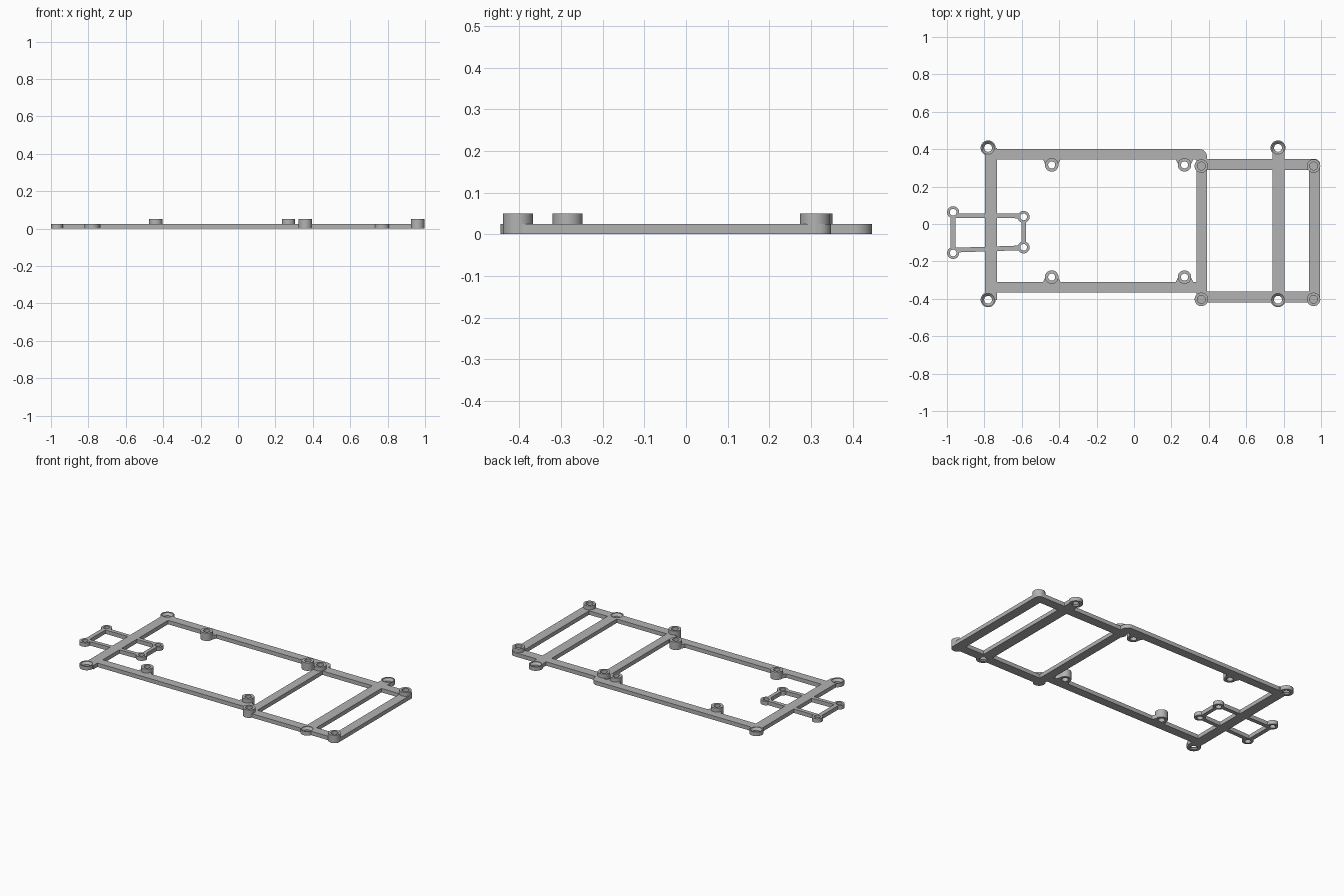
import bpy, bmesh
from math import cos, sin, pi
from mathutils import Vector

old = bpy.data.objects.get("Cube")
if old:
    bpy.data.objects.remove(old, do_unlink=True)

PLATE, POST = 0.025, 0.05   # frame thickness and standoff height

grey = bpy.data.materials.new("plain_grey")
grey.use_nodes = True
colour = (0.45, 0.45, 0.45, 1)
grey.diffuse_color = colour
grey.node_tree.nodes["Principled BSDF"].inputs["Base Color"].default_value = colour

parts = []


def add_object(name, bm):
    bmesh.ops.recalc_face_normals(bm, faces=bm.faces[:])
    mesh = bpy.data.meshes.new(name)
    bm.to_mesh(mesh)
    bm.free()
    obj = bpy.data.objects.new(name, mesh)
    bpy.context.collection.objects.link(obj)
    mesh.materials.append(grey)
    return obj


def prism(name, outline, height=PLATE):
    bm = bmesh.new()
    face = bm.faces.new([bm.verts.new((x, y, 0)) for x, y in outline])
    top = bmesh.ops.extrude_face_region(bm, geom=[face])
    verts = [v for v in top["geom"] if isinstance(v, bmesh.types.BMVert)]
    bmesh.ops.translate(bm, verts=verts, vec=(0, 0, height))
    parts.append(add_object(name, bm))


def circle(x, y, r, n=40):
    return [(x + r * cos(2 * pi * i / n), y + r * sin(2 * pi * i / n)) for i in range(n)]


def bar(name, x0, x1, y0, y1, rounded=(), r=0.04):
    """Rectangular bar; corners listed in rounded (0 = front left, anticlockwise) get an arc."""
    outline = []
    for k, (x, y, sx, sy) in enumerate([(x0, y0, 1, 1), (x1, y0, -1, 1),
                                        (x1, y1, -1, -1), (x0, y1, 1, -1)]):
        if k in rounded:
            for i in range(9):
                a = pi + k * pi / 2 + i * pi / 16
                outline.append((x + sx * r + r * cos(a), y + sy * r + r * sin(a)))
        else:
            outline.append((x, y))
    prism(name, outline)


def strut(name, a, b, width):
    a, b = Vector(a), Vector(b)
    side = (b - a).orthogonal().normalized() * width / 2
    prism(name, [a + side, a - side, b - side, b + side])


def revolve(bm, x, y, profile, n=40):
    """Closed solid of revolution from (radius, z) rows, capped at both ends."""
    rings = [[bm.verts.new((px, py, z)) for px, py in circle(x, y, r, n)] for r, z in profile]
    for lo, hi in zip(rings, rings[1:]):
        for i in range(n):
            j = (i + 1) % n
            bm.faces.new((lo[i], lo[j], hi[j], hi[i]))
    bm.faces.new(rings[0][::-1])
    bm.faces.new(rings[-1])


# Main frame
bar("main_left_bar", -0.797, -0.733, -0.405, 0.405)
bar("main_back_bar", -0.78, 0.39, 0.345, 0.40, rounded=(2,))
bar("main_front_bar", -0.78, 0.36, -0.365, -0.31)
bar("shared_cross_bar", 0.335, 0.39, -0.405, 0.36)

# Side frame
bar("side_back_bar", 0.36, 0.995, 0.29, 0.348, rounded=(2,), r=0.03)
bar("side_front_bar", 0.345, 0.995, -0.42, -0.362, rounded=(1,), r=0.03)
bar("side_middle_bar", 0.74, 0.805, -0.405, 0.405)
bar("side_outer_bar", 0.935, 0.995, -0.405, 0.31)

holes = bmesh.new()

# Countersunk mounting eyelets
for side, x in (("left", -0.78), ("right", 0.77)):
    for end, y in (("back", 0.407), ("front", -0.405)):
        prism(f"mount_eyelet_{side}_{end}", circle(x, y, 0.04))
        revolve(holes, x, y, [(0.021, -0.02), (0.021, 0.009), (0.034, 0.022), (0.034, 0.04)])

# Open standoffs with flared webs to the main bars
for side, x in (("left", -0.44), ("right", 0.27)):
    for end, y, edge in (("back", 0.316, 0.347), ("front", -0.284, -0.312)):
        prism(f"board_standoff_{side}_{end}", circle(x, y, 0.036), POST)
        prism(f"standoff_web_{side}_{end}",
              [(x - 0.048, edge), (x + 0.048, edge), (x + 0.033, y), (x - 0.033, y)])
        revolve(holes, x, y, [(0.019, -0.02), (0.019, 0.08)])

# Blind standoffs on the side frame corners
for side, x in (("inner", 0.36), ("outer", 0.96)):
    for end, y in (("back", 0.31), ("front", -0.403)):
        prism(f"corner_standoff_{side}_{end}", circle(x, y, 0.036), POST)
        revolve(holes, x, y, [(0.021, 0.012), (0.021, 0.08)])

# Small bracket frame
corners = [(-0.967, 0.063), (-0.967, -0.155), (-0.59, -0.125), (-0.59, 0.038)]
for i, (x, y) in enumerate(corners):
    prism(f"bracket_eyelet_{i + 1}", circle(x, y, 0.032))
    revolve(holes, x, y, [(0.018, -0.02), (0.018, 0.08)])
strut("bracket_left_strut", corners[0], corners[1], 0.027)
strut("bracket_right_strut", corners[2], corners[3], 0.023)
strut("bracket_back_strut", (-0.967, 0.045), (-0.59, 0.043), 0.025)
strut("bracket_front_strut", (-0.967, -0.14), (-0.59, -0.127), 0.025)

# Drill every hole through all the parts it meets
cutter = add_object("hole_cutter", holes)
cutter.hide_render = True
for obj in parts:
    drill = obj.modifiers.new("drill", 'BOOLEAN')
    drill.operation = 'DIFFERENCE'
    drill.solver = 'EXACT'
    drill.object = cutter
bpy.context.view_layer.update()
for obj in parts:
    bpy.ops.object.select_all(action='DESELECT')
    bpy.context.view_layer.objects.active = obj
    obj.select_set(True)
    bpy.ops.object.modifier_apply(modifier="drill")
    bpy.ops.object.shade_smooth_by_angle(angle=0.6)
bpy.data.objects.remove(cutter, do_unlink=True)
